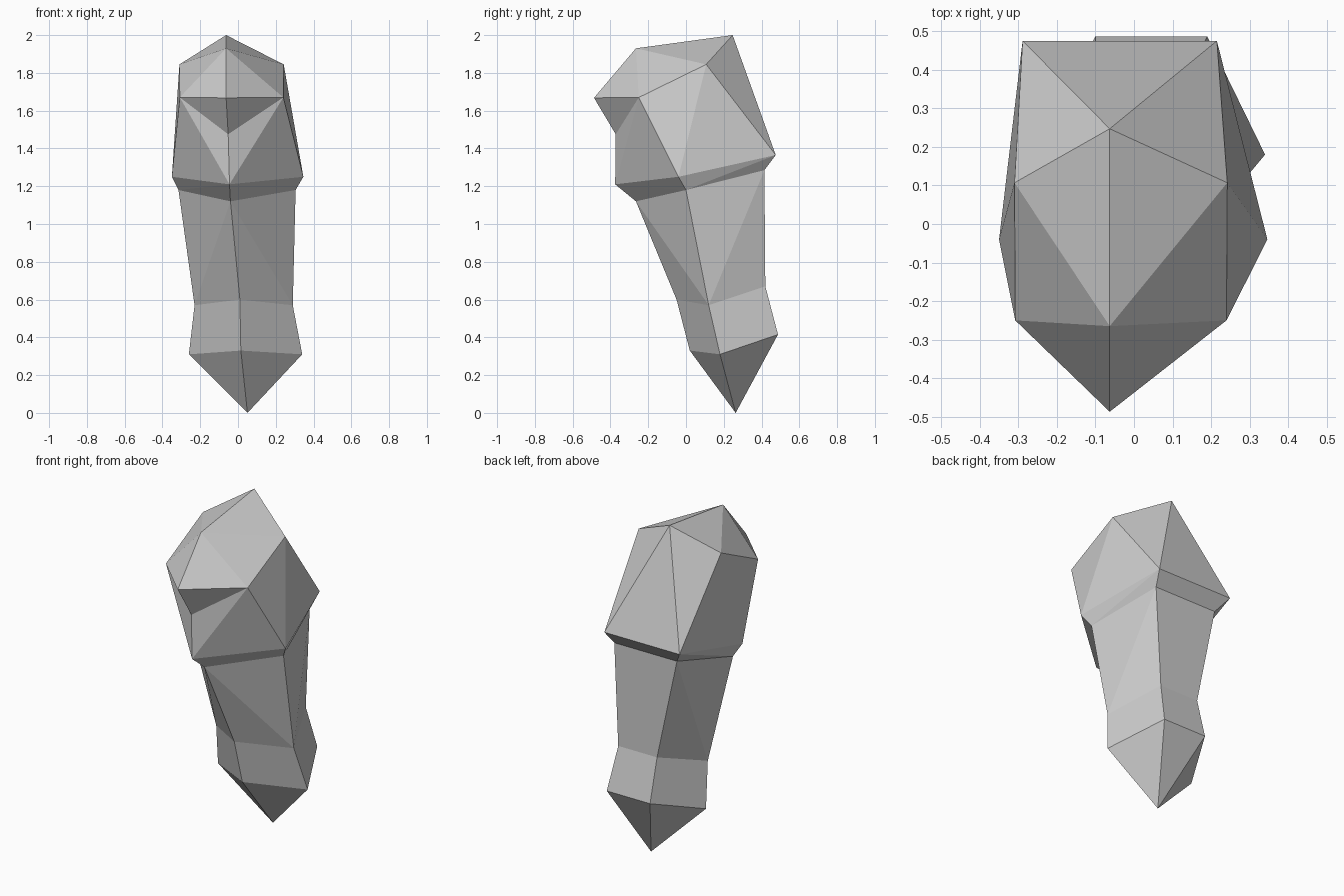
import bpy, bmesh

if "Cube" in bpy.data.objects:
    bpy.data.objects.remove(bpy.data.objects["Cube"])

bm = bmesh.new()


def vert(x, y, z):
    return bm.verts.new((x, y, z))


def pair(cx, half, y, z):
    """Right and left vertices mirrored about cx."""
    return vert(cx + half, y, z), vert(cx - half, y, z)


def ring(front, side, back):
    """Five-sided section: front point, side pair, back pair."""
    f = vert(*front)
    r, l = pair(*side)
    br, bl = pair(*back)
    return [f, r, br, bl, l]


# Shaft sections, bottom to top
rings = [
    ring((0.015, 0.02, 0.33), (0.04, 0.30, 0.18, 0.31), (0.045, 0.145, 0.487, 0.415)),
    ring((0.01, -0.05, 0.60), (0.03, 0.26, 0.12, 0.57), (0.03, 0.13, 0.42, 0.67)),
    ring((-0.04, -0.265, 1.12), (-0.005, 0.31, 0.0, 1.18), (-0.02, 0.21, 0.415, 1.285)),
    ring((-0.045, -0.375, 1.21), (-0.002, 0.348, -0.04, 1.25), (-0.037, 0.252, 0.475, 1.365)),
]

# Pointed bottom
tip = vert(0.05, 0.263, 0.0)
for i in range(5):
    bm.faces.new((tip, rings[0][(i + 1) % 5], rings[0][i]))

# Shaft walls, triangulated symmetrically from the side points
for n, (lo, hi) in enumerate(zip(rings, rings[1:])):
    for i in range(5):
        j = (i + 1) % 5
        a, b, c, d = lo[i], lo[j], hi[j], hi[i]
        if n == 0:
            quads = [(a, b, c, d)]
        elif i in (0, 3):
            quads = [(a, b, d), (b, c, d)]
        else:
            quads = [(a, b, c), (a, c, d)]
        for q in quads:
            bm.faces.new(q)

# Head points
f, r, br, bl, l = rings[3]
chin = vert(-0.052, -0.372, 1.475)
nose = vert(-0.063, -0.487, 1.668)
brow = vert(-0.063, -0.265, 1.93)
peak = vert(-0.063, 0.247, 2.0)
cheeks = pair(-0.034, 0.274, -0.25, 1.67)
temples = pair(-0.034, 0.276, 0.107, 1.845)

# Head faces, both sides
for side, back, cheek, temple in ((r, br, cheeks[0], temples[0]),
                                  (l, bl, cheeks[1], temples[1])):
    for face in ((f, side, cheek), (f, cheek, chin), (chin, cheek, nose),
                 (nose, cheek, brow), (brow, cheek, temple),
                 (brow, temple, peak), (peak, temple, back),
                 (side, temple, cheek), (side, back, temple)):
        bm.faces.new(face)
bm.faces.new((peak, br, bl))

bmesh.ops.recalc_face_normals(bm, faces=bm.faces)
mesh = bpy.data.meshes.new("finger_segment")
bm.to_mesh(mesh)
bm.free()
bpy.context.collection.objects.link(bpy.data.objects.new("finger_segment", mesh))
